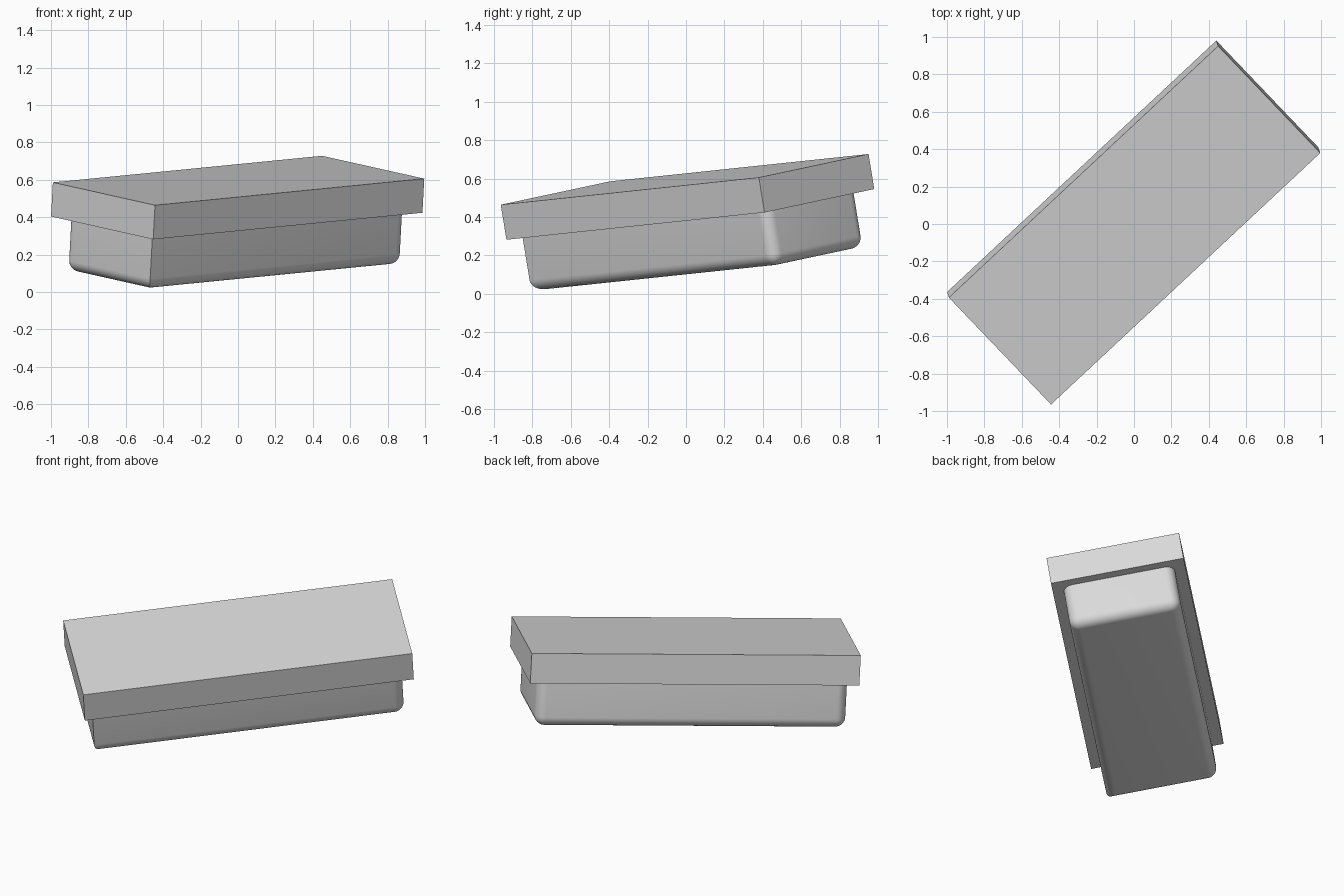
import bpy
import bmesh
from mathutils import Matrix, Vector

cube = bpy.data.objects.get("Cube")
if cube:
    bpy.data.objects.remove(cube, do_unlink=True)

# Plain grey material
grey = bpy.data.materials.new("light_grey")
grey.use_nodes = True
colour = (0.7, 0.7, 0.7, 1.0)
grey.diffuse_color = colour
grey.node_tree.nodes["Principled BSDF"].inputs["Base Color"].default_value = colour

# Tilted frame: long axis, short axis, and lid normal, centred on the lid top
long_axis = Vector((1.44, 1.345, 0.142)).normalized()
short_axis = Vector((-0.55, 0.57, 0.122))
short_axis = (short_axis - long_axis * short_axis.dot(long_axis)).normalized()
normal = long_axis.cross(short_axis)
FRAME = Matrix((long_axis, short_axis, normal)).transposed().to_4x4()
FRAME.translation = (0.003, -0.007, 0.596)


def box(name, length, width, top, bottom, radius=0.0):
    """Box in the tilted frame, with optional rounded lower and upright edges."""
    bm = bmesh.new()
    bmesh.ops.create_cube(bm, size=1)
    bmesh.ops.scale(bm, vec=(length, width, top - bottom), verts=bm.verts)
    if radius:
        rounded = []
        for edge in bm.edges:
            mid = (edge.verts[0].co + edge.verts[1].co) / 2
            upright = abs(mid.z) < 1e-4
            sharp_corner = mid.x < 0 and mid.y < 0
            if (upright and not sharp_corner) or mid.z < -1e-4:
                rounded.append(edge)
        bmesh.ops.bevel(bm, geom=rounded, offset=radius, offset_type='OFFSET',
                        segments=8, profile=0.5, affect='EDGES', clamp_overlap=True)
    bmesh.ops.translate(bm, vec=(0, 0, (top + bottom) / 2), verts=bm.verts)
    bm.transform(FRAME)
    bmesh.ops.recalc_face_normals(bm, faces=bm.faces)
    mesh = bpy.data.meshes.new(name)
    bm.to_mesh(mesh)
    bm.free()
    mesh.materials.append(grey)
    obj = bpy.data.objects.new(name, mesh)
    bpy.context.collection.objects.link(obj)
    return obj


# Flat lid with sharp edges
box("lid", 1.975, 0.80, 0.0, -0.185)

# Narrower body with rounded edges and one sharp upright corner
body = box("body", 1.865, 0.67, -0.18, -0.473, radius=0.06)
bpy.ops.object.select_all(action='DESELECT')
body.select_set(True)
bpy.context.view_layer.objects.active = body
bpy.ops.object.shade_smooth_by_angle(angle=0.5)
